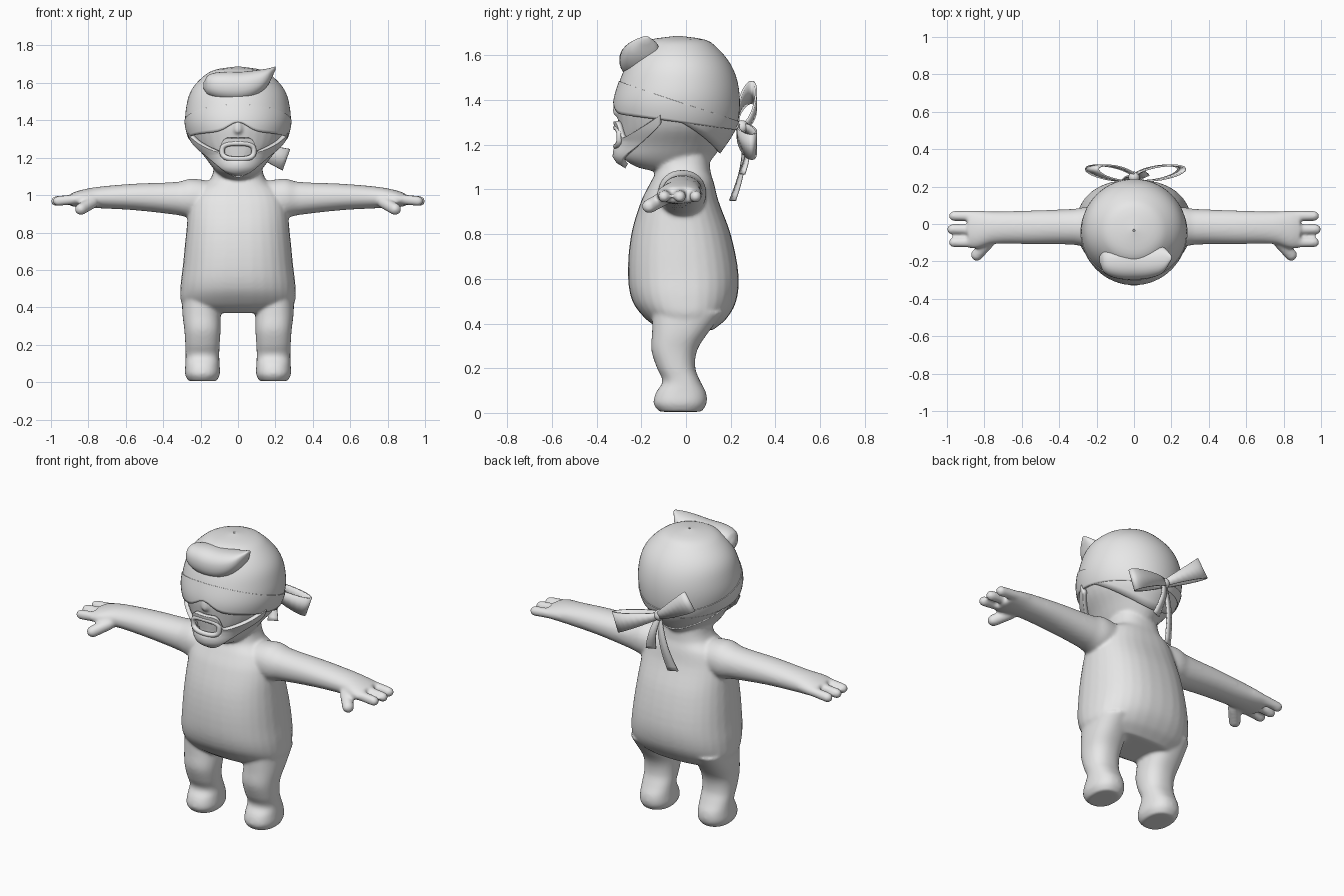
import bpy, bmesh, math
from mathutils import Vector

if "Cube" in bpy.data.objects:
    bpy.data.objects.remove(bpy.data.objects["Cube"], do_unlink=True)

GREY = (0.8, 0.8, 0.8, 1)
clay = bpy.data.materials.new("plain grey")
clay.use_nodes = True
clay.diffuse_color = GREY
for node in clay.node_tree.nodes:
    if node.type == 'BSDF_PRINCIPLED':
        node.inputs["Base Color"].default_value = GREY


def finish(name, bm, thickness=0, fix=True):
    if fix:
        bmesh.ops.recalc_face_normals(bm, faces=bm.faces[:])
    for f in bm.faces:
        f.smooth = True
    mesh = bpy.data.meshes.new(name)
    bm.to_mesh(mesh)
    bm.free()
    mesh.materials.append(clay)
    ob = bpy.data.objects.new(name, mesh)
    bpy.context.collection.objects.link(ob)
    if thickness:
        mod = ob.modifiers.new("thickness", 'SOLIDIFY')
        mod.thickness, mod.offset = thickness, 0
    return ob


def sample(rows, t):
    """Smooth interpolation of table rows by their first column."""
    i = 0
    while i < len(rows) - 2 and t > rows[i + 1][0]:
        i += 1

    def slope(j, k):
        a, b = rows[max(j - 1, 0)], rows[min(j + 1, len(rows) - 1)]
        return (b[k] - a[k]) / (b[0] - a[0])
    p, q = rows[i], rows[i + 1]
    h = q[0] - p[0]
    u = min(max((t - p[0]) / h, 0), 1)
    return [(2*u**3 - 3*u*u + 1) * p[k] + (u**3 - 2*u*u + u) * h * slope(i, k)
            + (3*u*u - 2*u**3) * q[k] + (u**3 - u*u) * h * slope(i + 1, k)
            for k in range(1, len(p))]


def loft(bm, rows, place, power=2.0, n=32, steps=4):
    """Rows are (t, centre1, half1, centre2, half2); place maps (t, a, b) to a point."""
    ts = [p[0] + (q[0] - p[0]) * s / steps for p, q in zip(rows, rows[1:]) for s in range(steps)]
    rings = []
    for t in ts + [rows[-1][0]]:
        c1, h1, c2, h2 = sample(rows, t)
        ring = []
        for k in range(n):
            c, s = math.cos(math.tau * k / n), math.sin(math.tau * k / n)
            a = c1 + h1 * math.copysign(abs(c) ** (2 / power), c)
            b = c2 + h2 * math.copysign(abs(s) ** (2 / power), s)
            ring.append(bm.verts.new(place(t, a, b)))
        rings.append(ring)
    for r, s in zip(rings, rings[1:]):
        for k in range(n):
            bm.faces.new((r[k], r[(k + 1) % n], s[(k + 1) % n], s[k]))
    bm.faces.new(rings[0])
    bm.faces.new(rings[-1])


def upright(rows):
    """(z, centre x, half x, front y, back y) to loft rows."""
    return [(z, cx, hx, (f + b) / 2, (b - f) / 2) for z, cx, hx, f, b in rows]


def capsule(bm, start, end, radius):
    """A sphere pulled apart into two rounded ends."""
    start, end = Vector(start), Vector(end)
    axis = end - start
    turn = axis.to_track_quat('Z', 'Y').to_matrix()
    ball = bmesh.ops.create_uvsphere(bm, u_segments=16, v_segments=11, radius=radius)
    for v in ball["verts"]:
        shift = end if v.co.z > 0 else start
        v.co = turn @ v.co + shift


TORSO = upright([(.37, 0, .24, -.11, .12), (.42, 0, .30, -.18, .18), (.5, 0, .308, -.24, .225),
                 (.62, 0, .295, -.26, .235), (.8, 0, .277, -.245, .20), (.95, 0, .258, -.20, .145),
                 (1.03, 0, .22, -.16, .125), (1.08, 0, .15, -.135, .11), (1.2, 0, .12, -.12, .10)])
LEG = upright([(.005, .19, .075, -.12, .07), (.04, .19, .093, -.145, .092), (.09, .19, .092, -.135, .09),
               (.14, .19, .09, -.105, .065), (.2, .19, .092, -.13, .042), (.28, .19, .097, -.155, .05),
               (.36, .195, .102, -.152, .10), (.45, .2, .10, -.15, .17)])
HEAD = upright([(1.085, 0, .06, -.16, .06), (1.10, 0, .09, -.22, .085), (1.14, 0, .13, -.28, .12),
                (1.2, 0, .175, -.29, .165), (1.28, 0, .237, -.30, .213), (1.38, 0, .268, -.31, .228),
                (1.48, 0, .262, -.285, .218), (1.56, 0, .235, -.25, .185), (1.63, 0, .17, -.20, .125),
                (1.66, 0, .11, -.15, .075), (1.675, 0, .005, -.04, -.03)])
ARM = [(.12, -.02, .10, .98, .09), (.25, -.017, .108, .983, .105), (.32, -.015, .096, .982, .089),
       (.55, -.018, .09, .99, .071), (.75, -.02, .087, .987, .057), (.84, -.03, .101, .981, .046),
       (.89, -.03, .097, .975, .036)]

# Skin: torso, head, limbs and fingers fused into one smooth surface
bm = bmesh.new()
loft(bm, TORSO, lambda t, a, b: (a, b, t), 2.4)
loft(bm, HEAD, lambda t, a, b: (a, b, t))
for side in (-1, 1):
    loft(bm, LEG, lambda t, a, b: (side * a, b, t), 2.3)
    loft(bm, ARM, lambda t, a, b: (side * t, a, b), 2.1)
    for y, tip in ((.043, .963), (-.028, .973), (-.098, .963)):
        capsule(bm, (side * .85, y, .98), (side * tip, y, .968), .0275)
    capsule(bm, (side * .78, -.10, .96), (side * .84, -.165, .925), .033)
capsule(bm, (0, -.30, 1.38), (0, -.305, 1.35), .025)
skin = finish("body_skin", bm)
remesh = skin.modifiers.new("fuse", 'REMESH')
remesh.mode, remesh.voxel_size, remesh.use_smooth_shade = 'VOXEL', .0085, True
relax = skin.modifiers.new("relax", 'SMOOTH')
relax.factor, relax.iterations = .5, 10


def head_patch(name, reach, low, high, offset, thickness, flat=True, keep=None, cols=64, rows=14):
    """Shell on the head; angle 0 is the front, low/high give its height limits."""
    bm = bmesh.new()
    closed = reach >= math.pi
    grid = []
    for i in range(cols if closed else cols + 1):
        ang = -reach + 2 * reach * i / cols
        column = []
        for j in range(rows + 1):
            z = low(ang) + (high(ang) - low(ang)) * math.sin(j / rows * math.pi / 2)
            cx, hx, cy, hy = sample(HEAD, z)
            p = Vector((cx + hx * math.sin(ang), cy - hy * math.cos(ang), z))
            out = p - Vector((0, -.03, z if flat else 1.38))
            column.append(bm.verts.new(p + out.normalized() * offset(ang, z)))
        grid.append(column)
    for i in range(cols):
        a, b = grid[i], grid[(i + 1) % len(grid)]
        for j in range(rows):
            bm.faces.new((a[j], b[j], b[j + 1], a[j + 1]))
    if keep:
        drop = [f for f in bm.faces if not keep(f.calc_center_median())]
        bmesh.ops.delete(bm, geom=drop, context='FACES')
    finish(name, bm, thickness, fix=False)


# Hair cap, blindfold band and beard wrapped on the head
head_patch("hair_cap", math.pi, lambda a: 1.17 + .145 * (1 + math.cos(a)), lambda a: 1.675,
           lambda a, z: .006, .014, flat=False, rows=24)
head_patch("blindfold_band", math.pi,
           lambda a: 1.305 + .035 * math.cos(a) + .05 * math.exp(-(a / .25) ** 2),
           lambda a: 1.395 + .088 * math.cos(a), lambda a, z: .009, .016)
JAW = math.radians(75)
head_patch("beard", JAW, lambda a: 1.105 + .19 * (a / JAW) ** 2,
           lambda a: 1.215 + .12 * (a / JAW) ** 2 + .09 * math.exp(-(a / .4) ** 6),
           lambda a, z: .01 + .025 * math.cos(a) ** 2 * min(max((1.22 - z) / .08, 0), 1), .024,
           keep=lambda c: abs(c.x) > .08 or abs(c.z - 1.235) > .035)

# Lip ring around the open mouth
curve = bpy.data.curves.new("mouth_ring", 'CURVE')
curve.dimensions, curve.bevel_depth, curve.bevel_resolution = '3D', .014, 3
spline = curve.splines.new('POLY')
spline.points.add(39)
spline.use_cyclic_u = True
for k, point in enumerate(spline.points):
    c, s = math.cos(math.tau * k / 40), math.sin(math.tau * k / 40)
    x = .085 * math.copysign(abs(c) ** .7, c)
    point.co = (x, -.312 + 2 * x * x, 1.235 + .042 * math.copysign(abs(s) ** .7, s), 1)
spline.use_smooth = True
curve.materials.append(clay)
bpy.context.collection.objects.link(bpy.data.objects.new("mouth_ring", curve))

# Swept-up quiff, pointed at the model's left
bm = bmesh.new()
loft(bm, [(-.185, -.19, .015, 1.585, .015), (-.16, -.20, .06, 1.588, .053), (-.08, -.205, .088, 1.582, .077),
          (.02, -.205, .092, 1.58, .08), (.10, -.20, .085, 1.598, .07), (.16, -.19, .065, 1.632, .045),
          (.2, -.18, .012, 1.678, .01)], lambda t, a, b: (t, a, b), 2.3)
finish("hair_quiff", bm)


def ribbon(name, centres, across):
    bm = bmesh.new()
    pairs = [(bm.verts.new(c - w), bm.verts.new(c + w)) for c, w in zip(centres, across)]
    for (a, b), (c, d) in zip(pairs, pairs[1:]):
        bm.faces.new((a, b, d, c))
    finish(name, bm, .009, fix=False)


# Bow at the back: two loops, two tails and a knot
KNOT = Vector((0, .25, 1.28))
for name, reach in (("bow_loop_left", (.255, .045, -.09)), ("bow_loop_right", (-.225, .045, .155))):
    out = Vector(reach)
    wide = out.cross(Vector((0, 1, 0))).normalized()
    puff = wide.cross(out).normalized()
    centres, across = [], []
    for k in range(25):
        t = math.tau * k / 24
        far = (1 - math.cos(t)) / 2
        centres.append(KNOT + out * far + puff * .035 * math.sin(t))
        across.append(wide * (.018 + .042 * far))
    ribbon(name, centres, across)
for name, end in (("bow_tail_left", (.055, .25, 1.07)), ("bow_tail_right", (-.06, .208, .95))):
    drop = Vector(end) - KNOT
    steps = [k / 12 for k in range(13)]
    ribbon(name, [KNOT + drop * t + Vector((0, .025, 0)) * math.sin(math.pi * t) for t in steps],
           [Vector((.014 + .012 * t, .012 * t, 0)) for t in steps])
bm = bmesh.new()
bmesh.ops.create_uvsphere(bm, u_segments=20, v_segments=12, radius=.03)
bmesh.ops.translate(bm, verts=bm.verts[:], vec=KNOT)
finish("bow_knot", bm)
